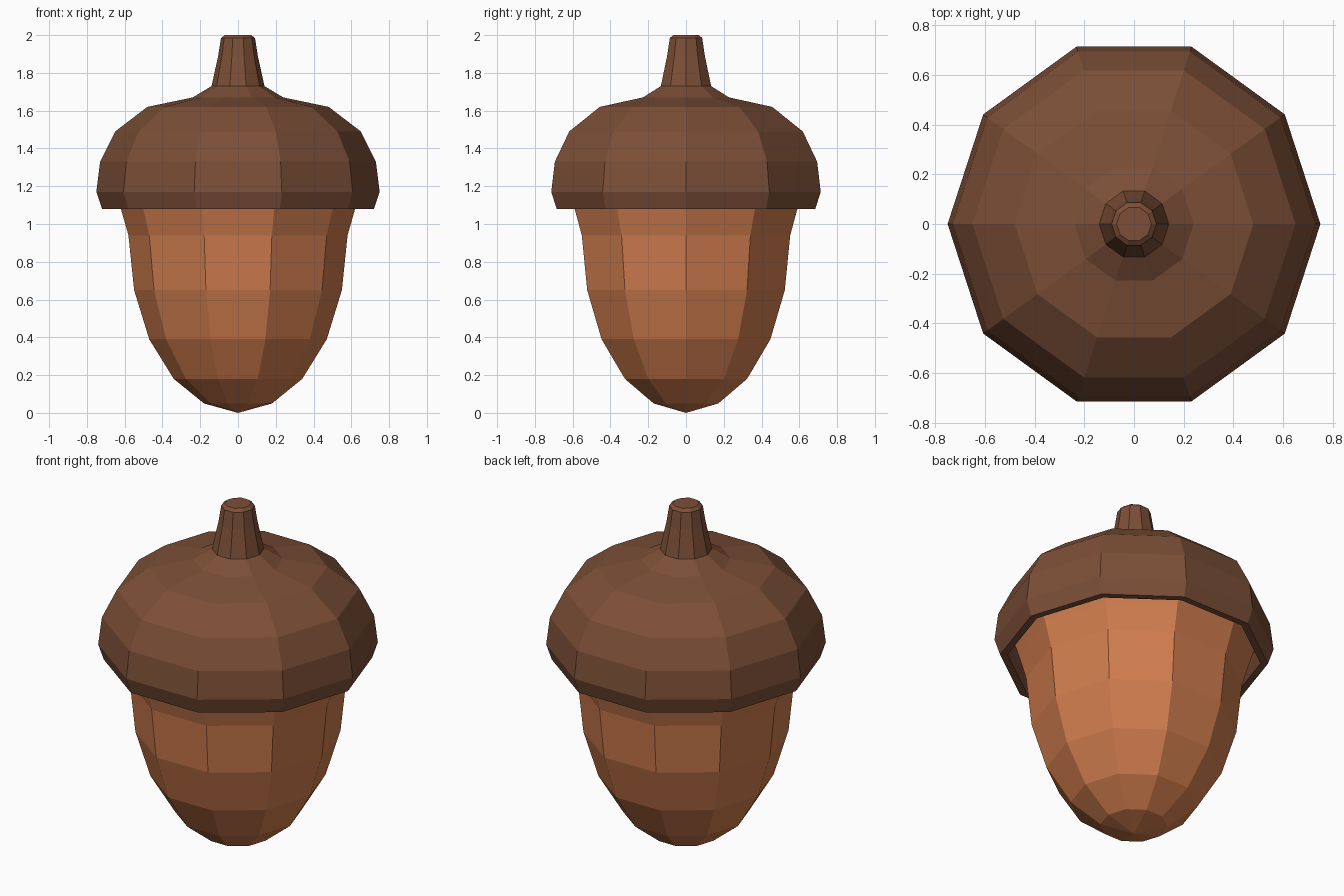
import bpy, bmesh
from math import cos, sin, tau

if "Cube" in bpy.data.objects:
    bpy.data.objects.remove(bpy.data.objects["Cube"])

SIDES = 10

def material(name, rgb):
    m = bpy.data.materials.new(name)
    m.diffuse_color = (*rgb, 1)
    m.use_nodes = True
    m.node_tree.nodes["Principled BSDF"].inputs["Base Color"].default_value = m.diffuse_color
    return m

def lathe(name, profile, mat):
    """Spin a list of (radius, z) points, bottom to top, into a ten-sided solid."""
    bm = bmesh.new()
    rings = []
    for r, z in profile:
        if r == 0:
            rings.append([bm.verts.new((0, 0, z))] * SIDES)
        else:
            rings.append([bm.verts.new((r * cos(tau * i / SIDES), r * sin(tau * i / SIDES), z))
                          for i in range(SIDES)])
    for a, b in zip(rings, rings[1:]):
        for i in range(SIDES):
            j = (i + 1) % SIDES
            bm.faces.new(dict.fromkeys((a[i], a[j], b[j], b[i])))
    # close the top with one flat face
    if profile[-1][0] > 0:
        bm.faces.new(rings[-1])
    bmesh.ops.recalc_face_normals(bm, faces=bm.faces)
    mesh = bpy.data.meshes.new(name)
    bm.to_mesh(mesh)
    bm.free()
    mesh.materials.append(mat)
    obj = bpy.data.objects.new(name, mesh)
    bpy.context.collection.objects.link(obj)
    return obj

shell = material("nut_brown", (0.63, 0.205, 0.075))
bark = material("cap_brown", (0.2, 0.078, 0.038))

# Nut: pointed at the bottom, flaring slightly where it enters the cap
lathe("nut", [(0, 0), (0.18, 0.05), (0.34, 0.18), (0.47, 0.39), (0.55, 0.65),
              (0.58, 0.94), (0.62, 1.08), (0.65, 1.17)], shell)

# Cap: starts inside the rim, turns under it and domes up to the stem
lathe("cap", [(0.65, 1.17), (0.68, 1.08), (0.72, 1.08), (0.75, 1.17), (0.73, 1.33),
              (0.65, 1.49), (0.48, 1.62), (0.24, 1.67), (0.14, 1.73)], bark)

# Stem: tapered, with a small bevelled tip
lathe("stem", [(0.14, 1.73), (0.105, 1.89), (0.09, 1.985), (0.07, 2.0)], bark)
